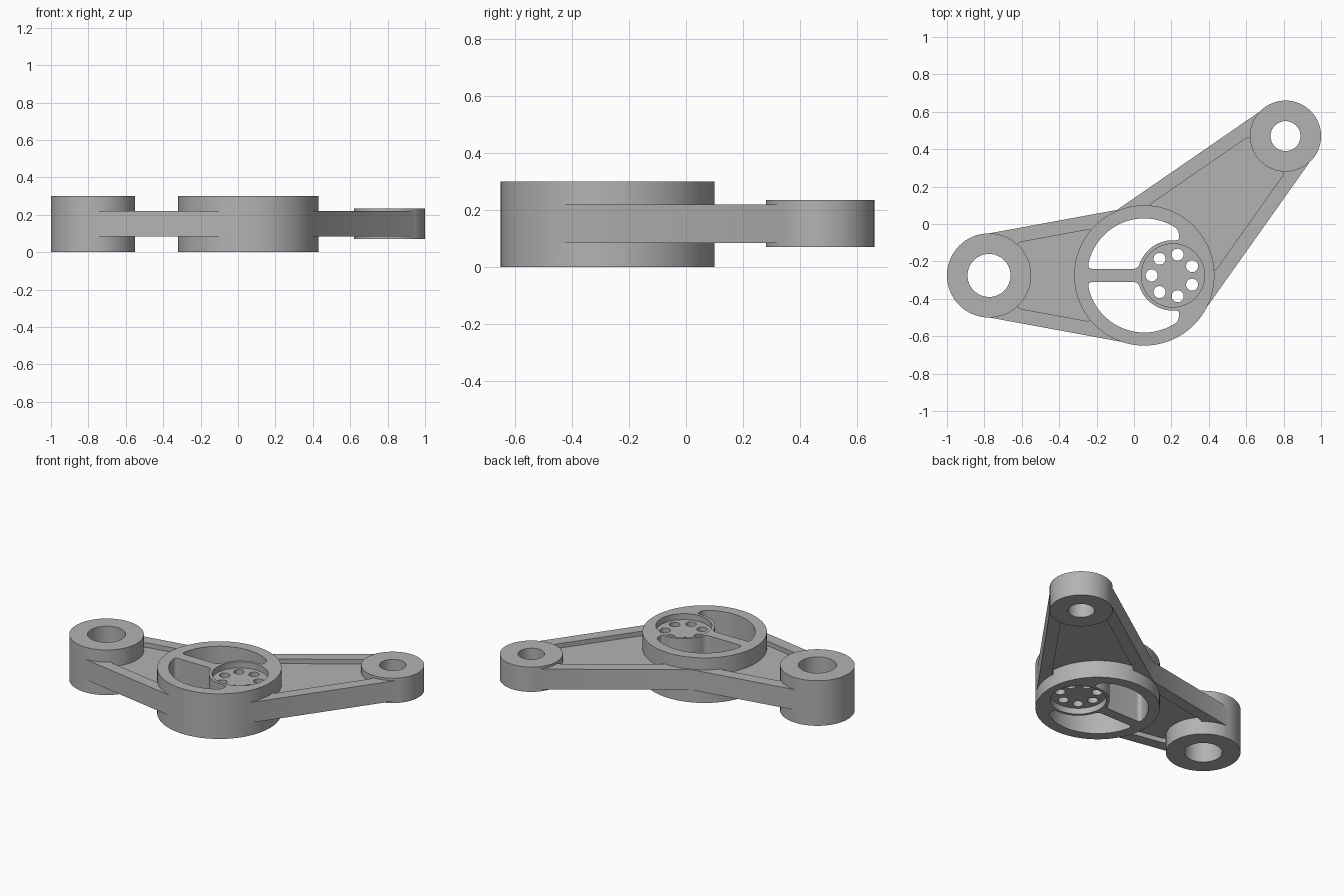
import bpy, bmesh, math
from mathutils import Vector

if "Cube" in bpy.data.objects:
    bpy.data.objects.remove(bpy.data.objects["Cube"])

HUB, HUB_R = Vector((0.055, -0.275)), 0.375
LEFT, LEFT_R = Vector((-0.775, -0.275)), 0.225
RIGHT, RIGHT_R = Vector((0.81, 0.47)), 0.19
DISC = Vector((0.208, -0.275))
ARM_Z = (0.085, 0.22)
POCKET = 0.03

grey = bpy.data.materials.new("metal_grey")
grey.diffuse_color = (0.45, 0.45, 0.45, 1)
grey.use_nodes = True
grey.node_tree.nodes["Principled BSDF"].inputs["Base Color"].default_value = grey.diffuse_color


def arc(c, r, a0, a1, n=40):
    return [c + r * Vector((math.cos(a), math.sin(a)))
            for a in (a0 + (a1 - a0) * i / n for i in range(n + 1))]


def trim(chain, d):
    """Remove length d from the start of a chain of points."""
    pts = list(chain)
    while len(pts) > 2 and (pts[1] - pts[0]).length <= d:
        d -= (pts[1] - pts[0]).length
        pts.pop(0)
    step = pts[1] - pts[0]
    pts[0] = pts[0] + step.normalized() * min(d, step.length * 0.48)
    return pts


def rounded(chains, d=0.03):
    """Close chains into one outline with rounded corners."""
    cut = [trim(trim(c, d)[::-1], d)[::-1] for c in chains]
    out = []
    for i, c in enumerate(cut):
        p, q, k = c[-1], cut[(i + 1) % len(cut)][0], chains[i][-1]
        out += c
        out += [p * (1 - t) ** 2 + k * 2 * t * (1 - t) + q * t * t
                for t in (j / 6 for j in range(1, 6))]
    return out


def prism(name, outline, z0, z1):
    bm = bmesh.new()
    face = bm.faces.new([bm.verts.new((p.x, p.y, z0)) for p in outline])
    top = bmesh.ops.extrude_face_region(bm, geom=[face])["geom"]
    bmesh.ops.translate(bm, vec=(0, 0, z1 - z0),
                        verts=[v for v in top if isinstance(v, bmesh.types.BMVert)])
    bmesh.ops.recalc_face_normals(bm, faces=bm.faces)
    mesh = bpy.data.meshes.new(name)
    bm.to_mesh(mesh)
    bm.free()
    mesh.materials.append(grey)
    obj = bpy.data.objects.new(name, mesh)
    bpy.context.collection.objects.link(obj)
    return obj


def cylinder(name, c, r, z0, z1, n=96):
    return prism(name, arc(c, r, 0, 2 * math.pi, n)[:-1], z0, z1)


def combine(target, tools, operation):
    """Apply a boolean with each tool, then delete the tool."""
    for tool in tools:
        mod = target.modifiers.new("combine", 'BOOLEAN')
        mod.operation, mod.solver, mod.object = operation, 'EXACT', tool
        bpy.context.view_layer.update()
        ev = target.evaluated_get(bpy.context.evaluated_depsgraph_get())
        mesh = bpy.data.meshes.new_from_object(ev)
        target.modifiers.clear()
        target.data = mesh
        bpy.data.objects.remove(tool)


def arm(name, c2, r2):
    """Tapered arm from the hub to a boss, pocketed on both faces."""
    u = c2 - HUB
    a = math.atan2(u.y, u.x)
    phi = math.acos((HUB_R - r2) / u.length)
    in1, in2 = HUB_R - 0.004, r2 - 0.004
    quad = [arc(c, r, a + s * phi, a + s * phi, 1)[0]
            for c, r, s in ((HUB, in1, 1), (c2, in2, 1), (c2, in2, -1), (HUB, in1, -1))]
    obj = prism(name, quad, *ARM_Z)
    rim = 0.08
    h1 = phi - math.acos((HUB_R - rim) / in1)
    h2 = phi + math.acos((r2 - rim) / in2)
    near = arc(HUB, in1, a - h1, a + h1)
    far = arc(c2, in2, a + h2, a + 2 * math.pi - h2)
    outline = rounded([near, [near[-1], far[0]], far, [far[-1], near[0]]], 0.04)
    combine(obj, [prism("pocket_top", outline, ARM_Z[1] - POCKET, ARM_Z[1] + 0.1),
                  prism("pocket_bottom", outline, ARM_Z[0] - 0.1, ARM_Z[0] + POCKET)],
            'DIFFERENCE')
    return obj


# Solid body: hub, two bosses and two arms
body = cylinder("link_arm_body", HUB, HUB_R, 0, 0.3, 128)
combine(body, [arm("left_arm", LEFT, LEFT_R),
               arm("right_arm", RIGHT, RIGHT_R),
               cylinder("left_boss", LEFT, LEFT_R, 0, 0.3),
               cylinder("right_boss", RIGHT, RIGHT_R, 0.07, 0.235)], 'UNION')

# Boss bores
cutters = [cylinder("left_bore", LEFT, 0.115, -0.1, 0.4, 64),
           cylinder("right_bore", RIGHT, 0.08, -0.1, 0.4, 64)]

# Curved hub windows on each side of the spoke
R, r, half = 0.305, 0.188, 0.035
outer = arc(HUB, R, math.pi - math.asin(half / R), math.radians(52.7), 64)
inner = arc(DISC, r, math.radians(80), math.pi - math.asin(half / r))
window = rounded([outer, [outer[-1], inner[0]], inner, [inner[-1], outer[0]]])
mirrored = [Vector((p.x, 2 * HUB.y - p.y)) for p in window]
cutters += [prism("window_back", window, -0.1, 0.4),
            prism("window_front", mirrored, -0.1, 0.4)]

# Recessed disc with a ring of seven holes
cutters += [cylinder("recess_top", DISC, 0.169, 0.26, 0.4),
            cylinder("recess_bottom", DISC, 0.169, -0.1, 0.04)]
for i in range(7):
    p = arc(DISC, 0.114, math.pi + i * math.tau / 7, 0, 1)[0]
    cutters.append(cylinder("disc_hole", p, 0.032, -0.1, 0.4, 32))
combine(body, cutters, 'DIFFERENCE')

# Smooth round walls, crisp edges
bpy.context.view_layer.objects.active = body
body.select_set(True)
bpy.ops.object.shade_smooth_by_angle(angle=math.radians(30))
